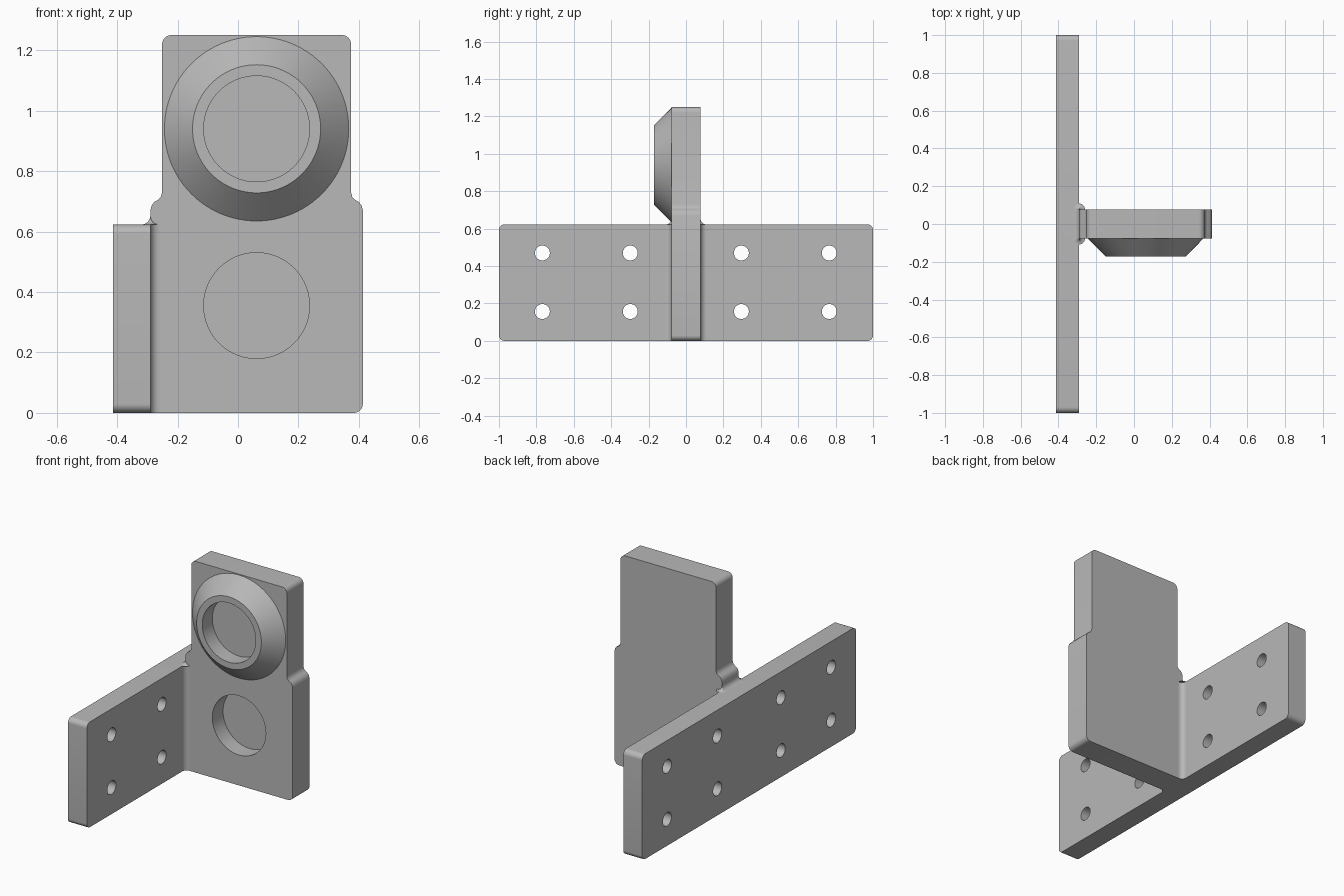
import bpy, bmesh
from math import sin, cos, pi, tau
from mathutils import Vector, Matrix

cube = bpy.data.objects.get("Cube")
if cube:
    bpy.data.objects.remove(cube, do_unlink=True)

GREY = (0.48, 0.48, 0.48, 1)
grey = bpy.data.materials.new("plain grey")
grey.use_nodes = True
grey.diffuse_color = GREY
grey.node_tree.nodes["Principled BSDF"].inputs["Base Color"].default_value = GREY

# Main dimensions
BACK, FACE, RIGHT = -0.413, -0.29, 0.413   # plate faces and far edge in x
PLATE_TOP, TOP = 0.623, 1.25
HALF = 0.078                               # half thickness of the upright
MID = (FACE + RIGHT) / 2                   # centre line of the upright
R = 0.03                                   # rounding and cove radius
AXES = {"x": lambda a, b, t: (t, a, b),
        "y": lambda a, b, t: (a, t, b),
        "z": lambda a, b, t: (a, b, t)}


def finish(name, bm):
    bmesh.ops.recalc_face_normals(bm, faces=bm.faces)
    mesh = bpy.data.meshes.new(name)
    bm.to_mesh(mesh)
    bm.free()
    obj = bpy.data.objects.new(name, mesh)
    bpy.context.collection.objects.link(obj)
    mesh.materials.append(grey)
    return obj


def smooth(obj):
    bpy.ops.object.select_all(action="DESELECT")
    obj.select_set(True)
    bpy.context.view_layer.objects.active = obj
    bpy.ops.object.shade_smooth_by_angle(angle=pi / 6)


def prism(name, pts, axis, lo, hi):
    """Extrude a closed 2D outline along an axis."""
    bm = bmesh.new()
    face = bm.faces.new([bm.verts.new(AXES[axis](a, b, lo)) for a, b in pts])
    out = bmesh.ops.extrude_face_region(bm, geom=[face])["geom"]
    bmesh.ops.translate(bm, vec=AXES[axis](0, 0, hi - lo),
                        verts=[g for g in out if isinstance(g, bmesh.types.BMVert)])
    return finish(name, bm)


def lathe(name, pts, centre, axis, steps):
    """Spin a closed outline of (radius, distance) points round an axis."""
    bm = bmesh.new()
    rings = [[bm.verts.new(Vector(AXES[axis](r * cos(tau * i / steps), r * sin(tau * i / steps), t))
                           + Vector(centre)) for i in range(steps)] for r, t in pts]
    for k, ring in enumerate(rings):
        after = rings[(k + 1) % len(rings)]
        for i in range(steps):
            j = (i + 1) % steps
            bm.faces.new((ring[i], ring[j], after[j], after[i]))
    bmesh.ops.remove_doubles(bm, verts=bm.verts, dist=1e-5)
    return finish(name, bm)


def circle(a, b, r, steps):
    return [(a + r * cos(tau * i / steps), b + r * sin(tau * i / steps)) for i in range(steps)]


def corner(a, b, start):
    """Quarter arc round centre (a, b)."""
    return [(a + R * cos(start + pi / 2 * i / 8), b + R * sin(start + pi / 2 * i / 8))
            for i in range(9)]


def cut(obj, cutters):
    for cutter in cutters:
        mod = obj.modifiers.new("hole", "BOOLEAN")
        mod.operation, mod.solver, mod.object = "DIFFERENCE", "EXACT", cutter
        bpy.context.view_layer.objects.active = obj
        bpy.ops.object.modifier_apply(modifier=mod.name)
        bpy.data.objects.remove(cutter, do_unlink=True)


# Long mounting plate with eight bolt holes
outline = (corner(1 - R, PLATE_TOP - R, 0) + corner(R - 1, PLATE_TOP - R, pi / 2)
           + corner(R - 1, R, pi) + corner(1 - R, R, 3 * pi / 2))
plate = prism("mounting_plate", outline, "x", BACK, FACE)
cut(plate, [prism("bolt_hole", circle(y, z, 0.04, 32), "x", BACK - 0.1, FACE + 0.1)
            for y in (-0.768, -0.298, 0.296, 0.766) for z in (0.157, 0.47)])
smooth(plate)

# Upright slab with stepped shoulders and a blind round pocket
shoulder = [(RIGHT, 0.67), (RIGHT - 0.004, 0.686), (RIGHT - 0.013, 0.698),
            (RIGHT - 0.026, 0.705), (RIGHT - 0.035, 0.715), (RIGHT - 0.039, 0.73)]
neck = RIGHT - 0.039
right_side = corner(RIGHT - R, R, 3 * pi / 2) + shoulder + corner(neck - R, TOP - R, 0)
left_side = [(2 * MID - x, z) for x, z in reversed(corner(neck - R, TOP - R, 0))]
left_side += [(2 * MID - x, z) for x, z in reversed(shoulder)]
upright = prism("upright_slab", right_side + left_side + [(FACE, 0)], "y", -HALF, HALF)
cut(upright, [prism("pocket", circle(MID, 0.355, 0.175, 96), "y", -HALF - 0.1, -HALF + 0.1)])
smooth(upright)

# Conical collar round the upper socket
collar = lathe("conical_collar", [(0.175, -HALF), (0.175, -0.172), (0.212, -0.172), (0.305, -HALF)],
               (MID, 0, 0.94), "y", 96)
smooth(collar)

# Coves where the slab meets the plate
for side, label in ((-1, "front"), (1, "back")):
    y = side * HALF
    arc = [(a, side * b) for a, b in corner(FACE + R, HALF + R, pi)]
    smooth(prism(label + "_cove", [(FACE, y)] + arc, "z", 0, PLATE_TOP))
    flare = [(r, z) for r, z in corner(R, PLATE_TOP + R, pi)] + [(0, PLATE_TOP)]
    smooth(lathe(label + "_cove_end", flare, (FACE, y, 0), "z", 32))
top_arc = corner(FACE - R, PLATE_TOP + R, 3 * pi / 2)
smooth(prism("top_cove", [(FACE, PLATE_TOP)] + top_arc, "y", -HALF, HALF))
